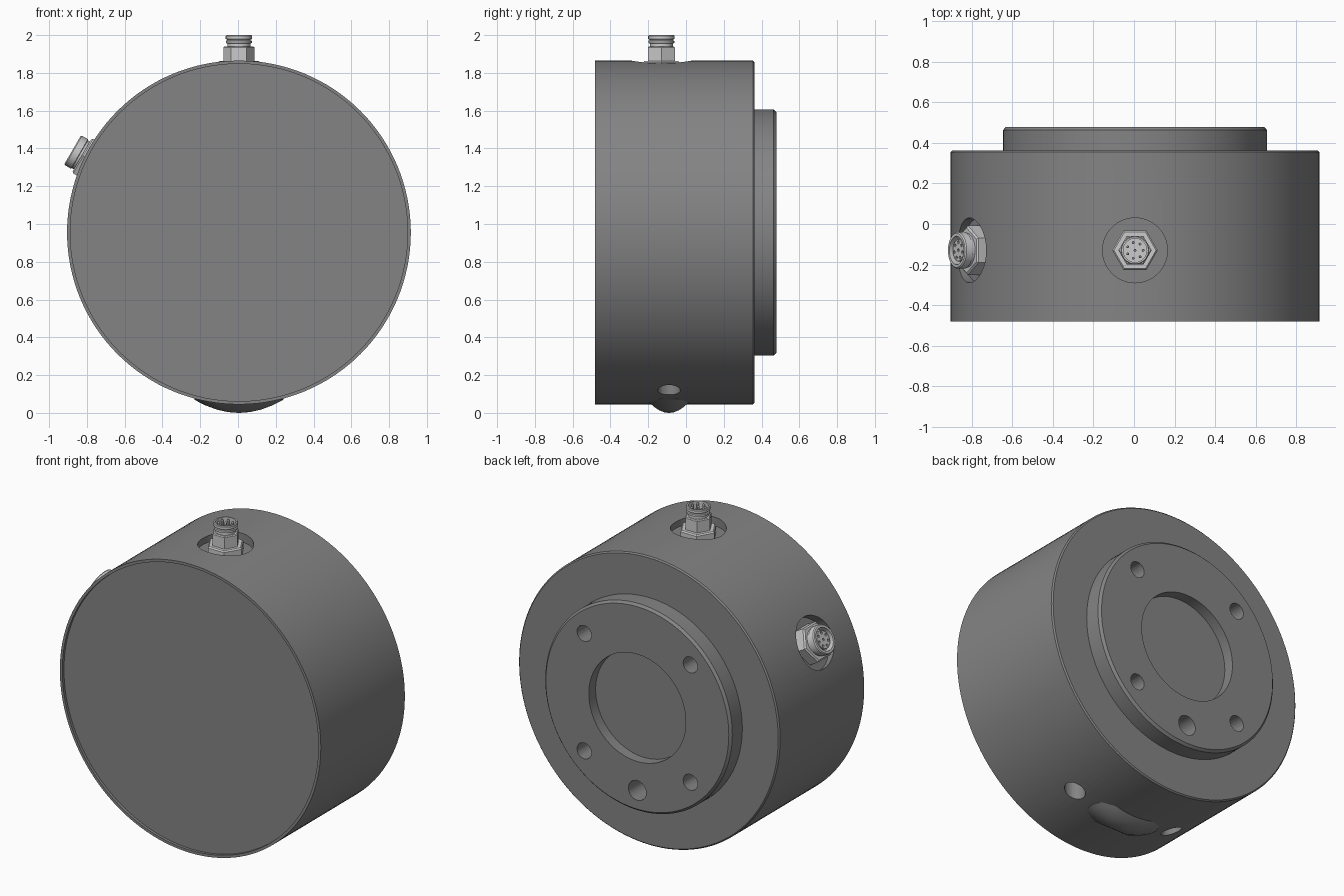
import bpy, bmesh, math
from mathutils import Matrix, Vector

old = bpy.data.objects.get("Cube")
if old:
    bpy.data.objects.remove(old, do_unlink=True)


def material(name, grey, metal_tint=0.0):
    m = bpy.data.materials.new(name)
    m.use_nodes = True
    col = (grey, grey, grey + metal_tint, 1)
    m.diffuse_color = col
    m.node_tree.nodes["Principled BSDF"].inputs["Base Color"].default_value = col
    return m


BODY = material("dark grey", 0.23)
METAL = material("light grey metal", 0.6)


def finish(name, bm, mat, smooth=True):
    bmesh.ops.remove_doubles(bm, verts=bm.verts, dist=1e-5)
    bmesh.ops.recalc_face_normals(bm, faces=bm.faces)
    mesh = bpy.data.meshes.new(name)
    bm.to_mesh(mesh)
    bm.free()
    mesh.materials.append(mat)
    ob = bpy.data.objects.new(name, mesh)
    bpy.context.collection.objects.link(ob)
    if smooth:
        shade(ob)
    return ob


def activate(ob):
    bpy.ops.object.select_all(action="DESELECT")
    ob.select_set(True)
    bpy.context.view_layer.objects.active = ob


def shade(ob):
    activate(ob)
    bpy.ops.object.shade_smooth_by_angle(angle=math.radians(30))


def revolve(bm, profile, sides, frame):
    """Spin (radius, height) points about the local z axis of a frame."""
    rings = []
    for r, h in profile:
        rings.append([bm.verts.new(frame @ Vector((r * math.cos(a), r * math.sin(a), h)))
                      for a in (math.tau * i / sides for i in range(sides))])
    for lo, hi in zip(rings, rings[1:]):
        for i in range(sides):
            j = (i + 1) % sides
            bm.faces.new((lo[i], lo[j], hi[j], hi[i]))
    for ring, (r, h) in ((rings[0], profile[0]), (rings[-1], profile[-1])):
        bm.faces.new(ring)


def lathe(name, profile, sides, frame, mat):
    bm = bmesh.new()
    revolve(bm, profile, sides, frame)
    return finish(name, bm, mat)


def cut(target, holes):
    """Subtract cylinders given as (frame, radius, bottom, top, sides)."""
    for frame, r, lo, hi, sides in holes:
        bm = bmesh.new()
        revolve(bm, [(r, lo), (r, hi)], sides, frame)
        cutter = finish("cutter", bm, target.data.materials[0], False)
        cutter.hide_render = True
        mod = target.modifiers.new("hole", "BOOLEAN")
        mod.operation, mod.solver, mod.object = "DIFFERENCE", "EXACT", cutter
        activate(target)
        bpy.ops.object.modifier_apply(modifier=mod.name)
        bpy.data.objects.remove(cutter, do_unlink=True)
    shade(target)


# Frames: housing axis along +y, top connector along +z, side connector tilted
CX, CZ = 0.005, 0.955
axis = Matrix.Translation((CX, 0, CZ)) @ Matrix.Rotation(-math.pi / 2, 4, "X")
top = Matrix.Translation((CX, -0.13, 2.0))
out = Vector((-math.cos(math.radians(30)), 0, 0.5))
across = Vector((0, 1, 0))
side = Matrix((across, out.cross(across), out)).transposed().to_4x4()
side.translation = (-0.876, -0.13, 1.392)

# Housing: drum with recessed front, rear flange and central bore
housing = lathe("housing", [
    (0.893, -0.465), (0.893, -0.482), (0.91, -0.482), (0.91, 0.355),
    (0.902, 0.363), (0.652, 0.363), (0.652, 0.463), (0.638, 0.478),
    (0.338, 0.478), (0.338, 0.41)], 128, axis, BODY)

# Bolt holes, connector pockets and underside screw holes
holes = [(axis @ Matrix.Translation((x, z, 0)), 0.05, 0.33, 0.6, 32)
         for x in (-0.37, 0.37) for z in (-0.37, 0.37)]
holes.append((axis @ Matrix.Translation((0, 0.52, 0)), 0.062, 0.33, 0.6, 32))
holes.append((top, 0.16, -0.19, 0.1, 64))
holes.append((side, 0.16, -0.13, 0.2, 64))
holes += [(Matrix.Translation((CX + s * 0.36, -0.09, 0)), 0.06, -0.1, 0.22, 32)
          for s in (-1, 1)]
cut(housing, holes)

# Top connector: hex nut, small hex body, grooved round plug, pins
lathe("top_nut", [(0.112, -0.2), (0.112, -0.145), (0.104, -0.137)], 6, top, METAL)
lathe("top_hex_body", [(0.082, -0.15), (0.082, -0.065), (0.076, -0.06)], 6, top, METAL)
lathe("top_plug", [
    (0.06, -0.07), (0.06, -0.045), (0.068, -0.042), (0.068, -0.03), (0.062, -0.027),
    (0.062, -0.024), (0.07, -0.02), (0.07, -0.004), (0.066, 0), (0.058, 0),
    (0.058, -0.05)], 48, top, METAL)

spots = [(0, 0)] + [(0.04 * math.cos(math.tau * i / 7), 0.04 * math.sin(math.tau * i / 7))
                    for i in range(7)]
bm = bmesh.new()
for x, y in spots:
    revolve(bm, [(0.007, -0.055), (0.007, -0.008), (0.004, -0.003)], 10,
            top @ Matrix.Translation((x, y, 0)))
finish("top_pins", bm, METAL)

# Side connector: hex nut, round socket and perforated insert
lathe("side_nut", [(0.122, -0.14), (0.122, -0.065), (0.112, -0.057)], 6, side, METAL)
lathe("side_socket", [
    (0.085, -0.06), (0.085, -0.045), (0.09, -0.042), (0.09, -0.006), (0.084, 0),
    (0.07, 0), (0.07, -0.045)], 48, side, METAL)
insert = lathe("side_insert", [(0.056, -0.05), (0.056, -0.014), (0.053, -0.01)],
               40, side, METAL)
cut(insert, [(side @ Matrix.Translation((x, y, 0)), 0.008, -0.04, 0.05, 10)
             for x, y in spots])

# Underside pad: domed oblong
bm = bmesh.new()
outline = []
steps = 24
for s in (1, -1):
    for i in range(steps + 1):
        a = math.pi * (i / steps - 0.5)
        outline.append((s * (0.13 + 0.105 * math.cos(a)), s * 0.105 * math.sin(a)))
rings = []
for k in (None, 1, 0.9, 0.75, 0.5, 0.25, 0.02):
    ring = []
    for x, y in outline:
        f = k or 1
        z = 0.07 * (f * x / 0.235) ** 2 + 0.035 * (f * y / 0.105) ** 2
        ring.append(bm.verts.new((CX + f * x, -0.09 + f * y, z if k else 0.12)))
    rings.append(ring)
for lo, hi in zip(rings, rings[1:]):
    for i in range(len(outline)):
        j = (i + 1) % len(outline)
        bm.faces.new((lo[i], lo[j], hi[j], hi[i]))
bm.faces.new(rings[0])
bm.faces.new(rings[-1])
finish("underside_pad", bm, BODY)
